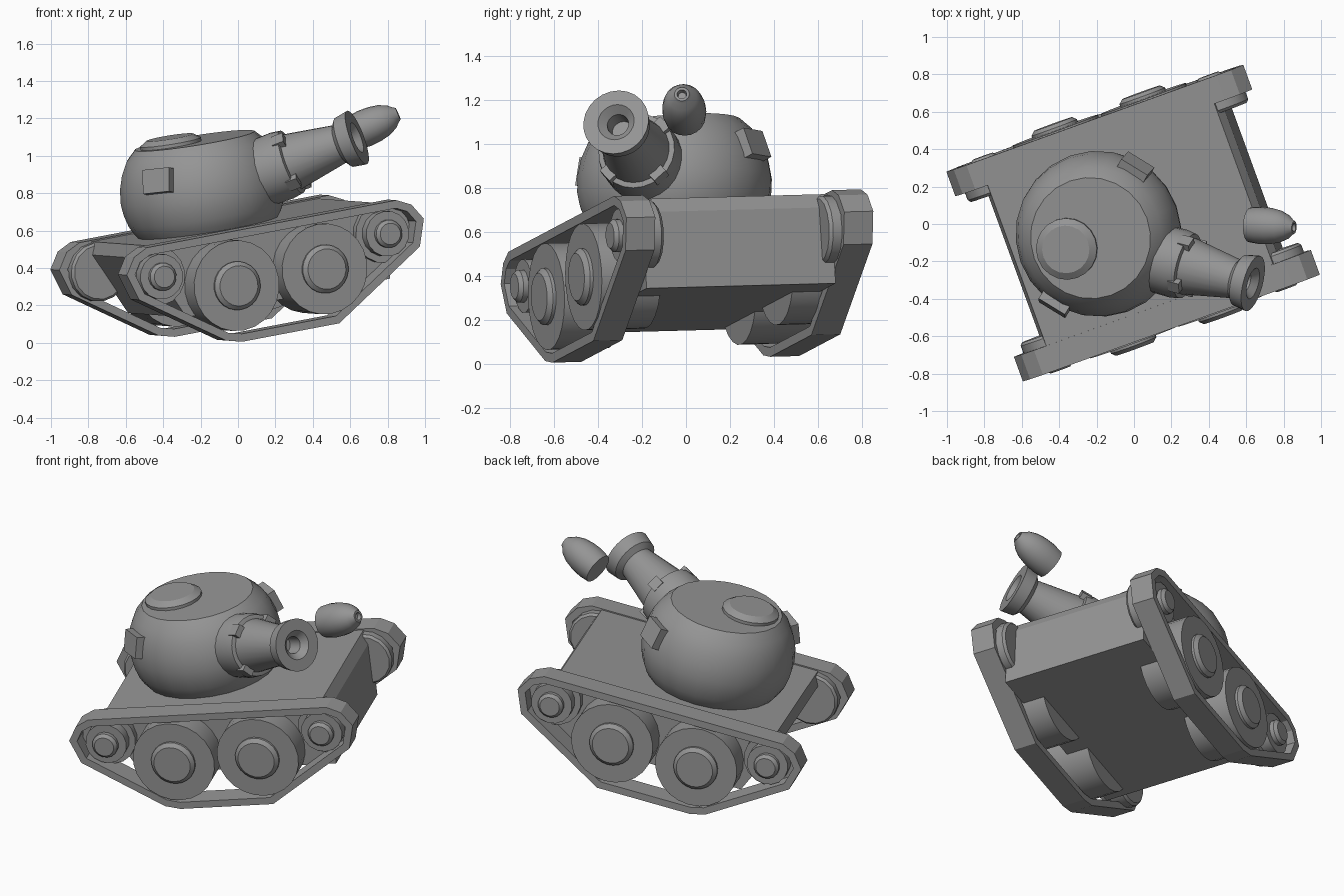
import bpy, bmesh, math
from mathutils import Matrix, Vector

if "Cube" in bpy.data.objects:
    bpy.data.objects.remove(bpy.data.objects["Cube"])

grey = bpy.data.materials.new("armour_grey")
grey.diffuse_color = (0.3, 0.3, 0.3, 1)
grey.use_nodes = True
grey.node_tree.nodes["Principled BSDF"].inputs["Base Color"].default_value = grey.diffuse_color

# Tank frame: local x = forward, y = left, z = up, tilted and turned in the world
F = Vector((0.926, 0.333, 0.176)).normalized()
L = Vector((-0.343, 0.939, 0.025))
L = (L - F * L.dot(F)).normalized()
U = F.cross(L)
FRAME = Matrix((F, L, U)).transposed().to_4x4()
MID_X, MID_Y = 0.09, 0.019      # centre of the chassis in the tank frame


def finish(name, bm, matrix, smooth=False):
    bmesh.ops.recalc_face_normals(bm, faces=bm.faces)
    mesh = bpy.data.meshes.new(name)
    bm.to_mesh(mesh)
    bm.free()
    mesh.materials.append(grey)
    ob = bpy.data.objects.new(name, mesh)
    bpy.context.collection.objects.link(ob)
    ob.matrix_world = matrix
    if smooth:
        bpy.ops.object.select_all(action='DESELECT')
        ob.select_set(True)
        bpy.context.view_layer.objects.active = ob
        bpy.ops.object.shade_smooth_by_angle(angle=math.radians(33))
    return ob


def lathe(name, profile, seg, matrix):
    """Turn an (r, z) profile around local z."""
    bm = bmesh.new()
    vs = [bm.verts.new((r, 0, z)) for r, z in profile]
    es = [bm.edges.new(p) for p in zip(vs, vs[1:])]
    bmesh.ops.spin(bm, geom=vs + es, cent=(0, 0, 0), axis=(0, 0, 1),
                   angle=2 * math.pi, steps=seg, use_duplicate=False)
    bmesh.ops.remove_doubles(bm, verts=bm.verts, dist=1e-4)
    return finish(name, bm, matrix, True)


def prism(name, outline, y0, y1):
    """Closed solid from an (x, z) outline running along y."""
    bm = bmesh.new()
    a, b = [[bm.verts.new((x, y, z)) for x, z in outline] for y in (y0, y1)]
    bm.faces.new(a)
    bm.faces.new(b)
    for i in range(len(a)):
        bm.faces.new((a[i - 1], a[i], b[i], b[i - 1]))
    return finish(name, bm, FRAME)


def inset(points, d):
    """Mitred inward offset of a convex counter-clockwise outline."""
    out = []
    for i, p in enumerate(points):
        p = Vector(p)
        a = (p - Vector(points[i - 1])).normalized()
        b = (Vector(points[(i + 1) % len(points)]) - p).normalized()
        na, nb = Vector((-a.y, a.x)), Vector((-b.y, b.x))
        m = (na + nb).normalized()
        out.append(p + m * (d / m.dot(na)))
    return out


def band(name, outline, thick, y0, y1):
    """Closed hollow track loop."""
    bm = bmesh.new()
    inner = inset(outline, thick)
    rings = [[bm.verts.new((p[0], y, p[1])) for p in pts]
             for pts, y in ((outline, y0), (outline, y1), (inner, y1), (inner, y0))]
    n = len(outline)
    for k in range(4):
        r, s = rings[k], rings[(k + 1) % 4]
        for i in range(n):
            j = (i + 1) % n
            bm.faces.new((r[i], r[j], s[j], s[i]))
    return finish(name, bm, FRAME)


def box(name, size, matrix):
    bm = bmesh.new()
    bmesh.ops.create_cube(bm, size=1, matrix=Matrix.Diagonal((*size, 1)))
    return finish(name, bm, matrix)


# Hull with bevelled top edges and an undercut tail
prism("hull", [(-0.42, 0.225), (0.755, 0.225), (0.778, 0.572), (0.748, 0.638),
               (-0.56, 0.638), (-0.588, 0.572)], MID_Y - 0.457, MID_Y + 0.457)

# Track loops, nearly symmetric front to back, with a softer rear corner
half = [(0.29, 0.053), (0.81, 0.377), (0.857, 0.52), (0.80, 0.607), (0.72, 0.645)]
loop = ([(MID_X + x, z) for x, z in half] + [(MID_X - x, z) for x, z in reversed(half[1:])]
        + [(MID_X - 0.36, 0.076), (MID_X - 0.27, 0.053)])

big_wheel = [(0, 0.32), (0.243, 0.32), (0.243, 0.605), (0.13, 0.605),
             (0.13, 0.62), (0.108, 0.64), (0, 0.64)]
small_wheel = [(0, 0.40), (0.145, 0.40), (0.158, 0.415), (0.158, 0.50), (0.122, 0.50),
               (0.122, 0.565), (0.075, 0.565), (0.075, 0.59), (0.058, 0.608), (0, 0.608)]

for side, tag in ((-1, "right"), (1, "left")):
    ys = sorted((MID_Y + side * 0.457, MID_Y + side * 0.597))
    band("track_" + tag, loop, 0.042, *ys)
    turn = Matrix.Rotation(-side * math.pi / 2, 4, 'X')
    for end, place in ((-1, "rear"), (1, "front")):
        lathe(f"road_wheel_{place}_{tag}", big_wheel, 24,
              FRAME @ Matrix.Translation((MID_X + end * 0.254, MID_Y, 0.355)) @ turn)
        lathe(f"end_wheel_{place}_{tag}", small_wheel, 16,
              FRAME @ Matrix.Translation((MID_X + end * 0.652, MID_Y, 0.474)) @ turn)

# Turret dome
TURRET = FRAME @ Matrix.Translation((-0.05, 0.036, 0))
lathe("turret", [(0, 0.625), (0.37, 0.625), (0.40, 0.665), (0.422, 0.71), (0.438, 0.77),
                 (0.445, 0.83), (0.437, 0.91), (0.414, 0.985), (0.377, 1.054),
                 (0.325, 1.107), (0, 1.107)], 24, TURRET)

# Hatch on the roof
lathe("hatch", [(0, 1.09), (0.165, 1.09), (0.165, 1.125), (0.128, 1.15), (0, 1.15)], 20,
      FRAME @ Matrix.Translation((-0.19, 0.025, 0)))

# Blocks on both cheeks of the turret
for k, tag in ((0, "left"), (1, "right")):
    m = (TURRET @ Matrix.Rotation(math.radians(39 + 180 * k), 4, 'Z')
         @ Matrix.Translation((0.42, 0, 0.95)) @ Matrix.Rotation(math.radians(-16), 4, 'Y'))
    box("cheek_block_" + tag, (0.075, 0.165, 0.13), m)

# Gun: local z runs along the barrel, z = 0 at the muzzle face
aim = Vector((0.909, -0.242, 0.34))
GUN = (Matrix.Translation((0.636, -0.318, 1.098))
       @ aim.to_track_quat('Z', 'Y').to_matrix().to_4x4())
lathe("gun_collar", [(0, -0.58), (0.183, -0.58), (0.187, -0.44), (0.178, -0.385),
                     (0.16, -0.38), (0, -0.38)], 24, GUN)
lathe("barrel", [(0, -0.40), (0.158, -0.40), (0.106, -0.10), (0.14, -0.075), (0.153, 0),
                 (0.085, 0), (0.05, -0.035), (0.05, -0.13), (0, -0.13)], 24, GUN)
for k in range(4):
    m = (GUN @ Matrix.Rotation(math.radians(45 + 90 * k), 4, 'Z')
         @ Matrix.Translation((0.162, 0, -0.385)))
    box(f"collar_tooth_{k + 1}", (0.045, 0.07, 0.065), m)

# Flying shell with a hollow tip
fly = Vector((0.24, -0.015, 0.105))
SHELL = (Matrix.Translation((0.62, -0.004, 1.122))
         @ fly.to_track_quat('Z', 'Y').to_matrix().to_4x4())
lathe("shell", [(0, 0), (0.093, 0), (0.1, 0.06), (0.097, 0.12), (0.086, 0.175), (0.065, 0.22),
                (0.042, 0.245), (0.034, 0.258), (0.022, 0.258), (0.018, 0.236), (0, 0.236)],
      20, SHELL)
